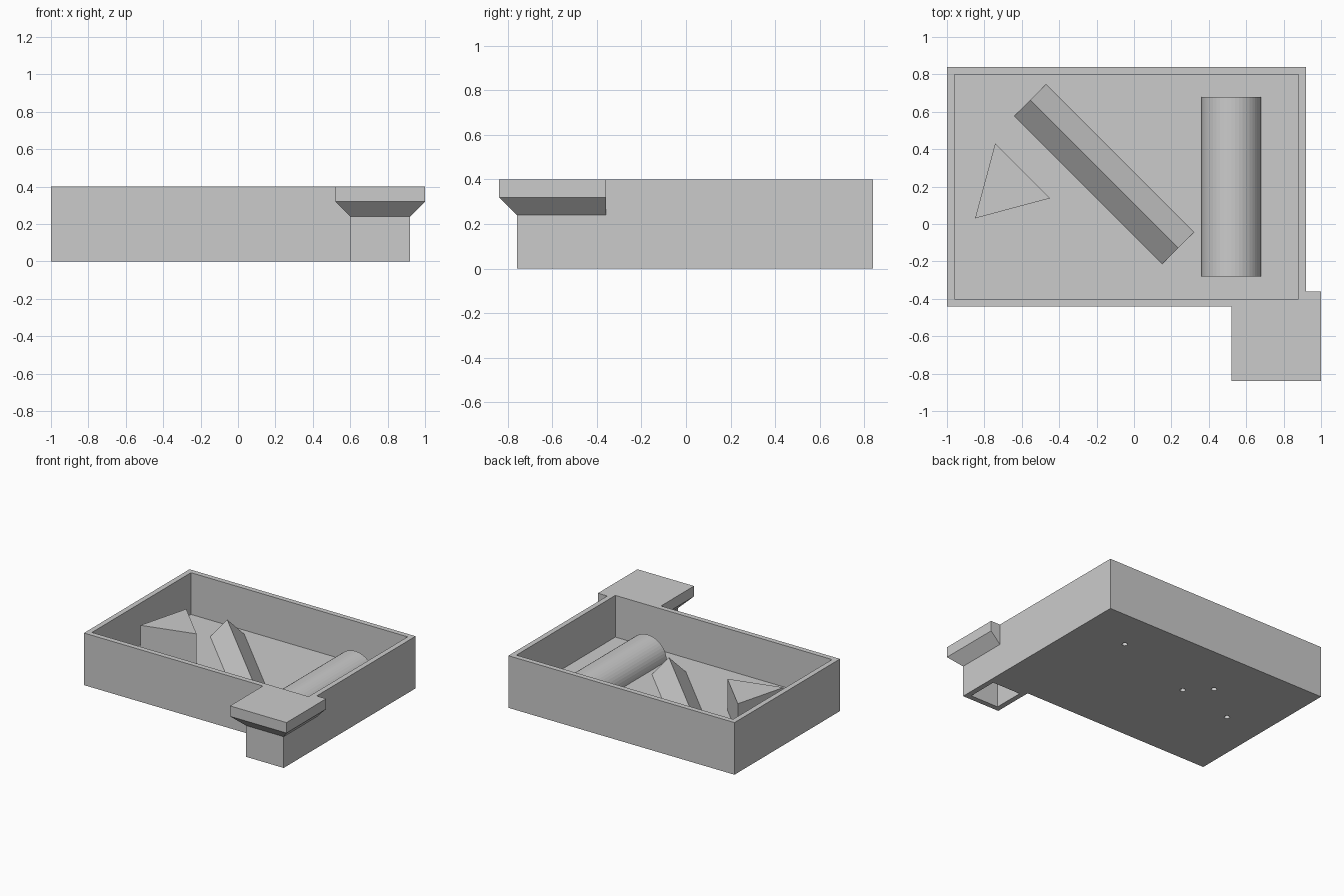
import bpy, bmesh
from math import sin, cos, pi, radians, sqrt
from mathutils import Matrix

if "Cube" in bpy.data.objects:
    bpy.data.objects.remove(bpy.data.objects["Cube"])


def loft(name, rings):
    """Solid skinned through rings of equal point count, capped at both ends."""
    bm = bmesh.new()
    loops = [[bm.verts.new(p) for p in ring] for ring in rings]
    n = len(loops[0])
    for a, b in zip(loops, loops[1:]):
        for i in range(n):
            j = (i + 1) % n
            bm.faces.new((a[i], a[j], b[j], b[i]))
    bm.faces.new(loops[0][::-1])
    bm.faces.new(loops[-1])
    bmesh.ops.recalc_face_normals(bm, faces=bm.faces)
    mesh = bpy.data.meshes.new(name)
    bm.to_mesh(mesh)
    bm.free()
    ob = bpy.data.objects.new(name, mesh)
    bpy.context.collection.objects.link(ob)
    return ob


def rect(x0, x1, y0, y1, z):
    return [(x0, y0, z), (x1, y0, z), (x1, y1, z), (x0, y1, z)]


def box(name, x0, x1, y0, y1, z0, z1):
    return loft(name, [rect(x0, x1, y0, y1, z0), rect(x0, x1, y0, y1, z1)])


def circle(cx, cy, z, r, n, start=0.0):
    return [(cx + r * cos(start + 2 * pi * i / n),
             cy + r * sin(start + 2 * pi * i / n), z) for i in range(n)]


def combine(target, tool, operation):
    """Apply a boolean and remove the tool object."""
    mod = target.modifiers.new("boolean", 'BOOLEAN')
    mod.operation = operation
    mod.solver = 'EXACT'
    mod.object = tool
    bpy.context.view_layer.objects.active = target
    bpy.ops.object.modifier_apply(modifier=mod.name)
    bpy.data.objects.remove(tool, do_unlink=True)


FLOOR = 0.08

# Tray block joined with the corner post and its flared cap
tray = box("tray", -1, 0.92, -0.44, 0.84, 0, 0.4)
combine(tray, box("post", 0.6, 0.92, -0.76, -0.42, 0, 0.3), 'UNION')
cap = loft("cap", [rect(0.6, 0.92, -0.76, -0.36, 0.24),
                   rect(0.52, 1.0, -0.84, -0.36, 0.32),
                   rect(0.52, 1.0, -0.84, -0.36, 0.4)])
combine(tray, cap, 'UNION')

# Tray cavity and the socket under the post
combine(tray, box("cavity", -0.96, 0.88, -0.4, 0.8, FLOOR, 0.6), 'DIFFERENCE')
combine(tray, box("socket", 0.64, 0.88, -0.72, -0.48, -0.1, 0.32), 'DIFFERENCE')

# Small round holes in the floor, below the inserts
for x, y in [(0.52, 0.52), (-0.2, 0.29), (-0.36, 0.44), (-0.68, 0.2)]:
    hole = loft("hole", [circle(x, y, -0.1, 0.02, 16), circle(x, y, 0.1, 0.02, 16)])
    combine(tray, hole, 'DIFFERENCE')

# Half-round bar
arc = [(0.52 + 0.16 * cos(pi * i / 24), FLOOR + 0.16 * sin(pi * i / 24)) for i in range(25)]
loft("half_round_bar", [[(x, y, z) for x, z in arc] for y in (-0.28, 0.68)])

# Diagonal ridge bar with a 45 degree roof section
section = [(-0.12, 0), (0.12, 0), (0, 0.12)]
ridge = loft("ridge_bar", [[(x, y, z) for y, z in section] for x in (-0.56, 0.56)])
ridge.data.transform(Matrix.Translation((-0.16, 0.267, FLOOR))
                     @ Matrix.Rotation(radians(-45), 4, 'Z'))

# Triangular block
loft("triangle_block", [circle(-0.68, 0.2, z, 0.24, 3, radians(105)) for z in (FLOOR, 0.32)])
